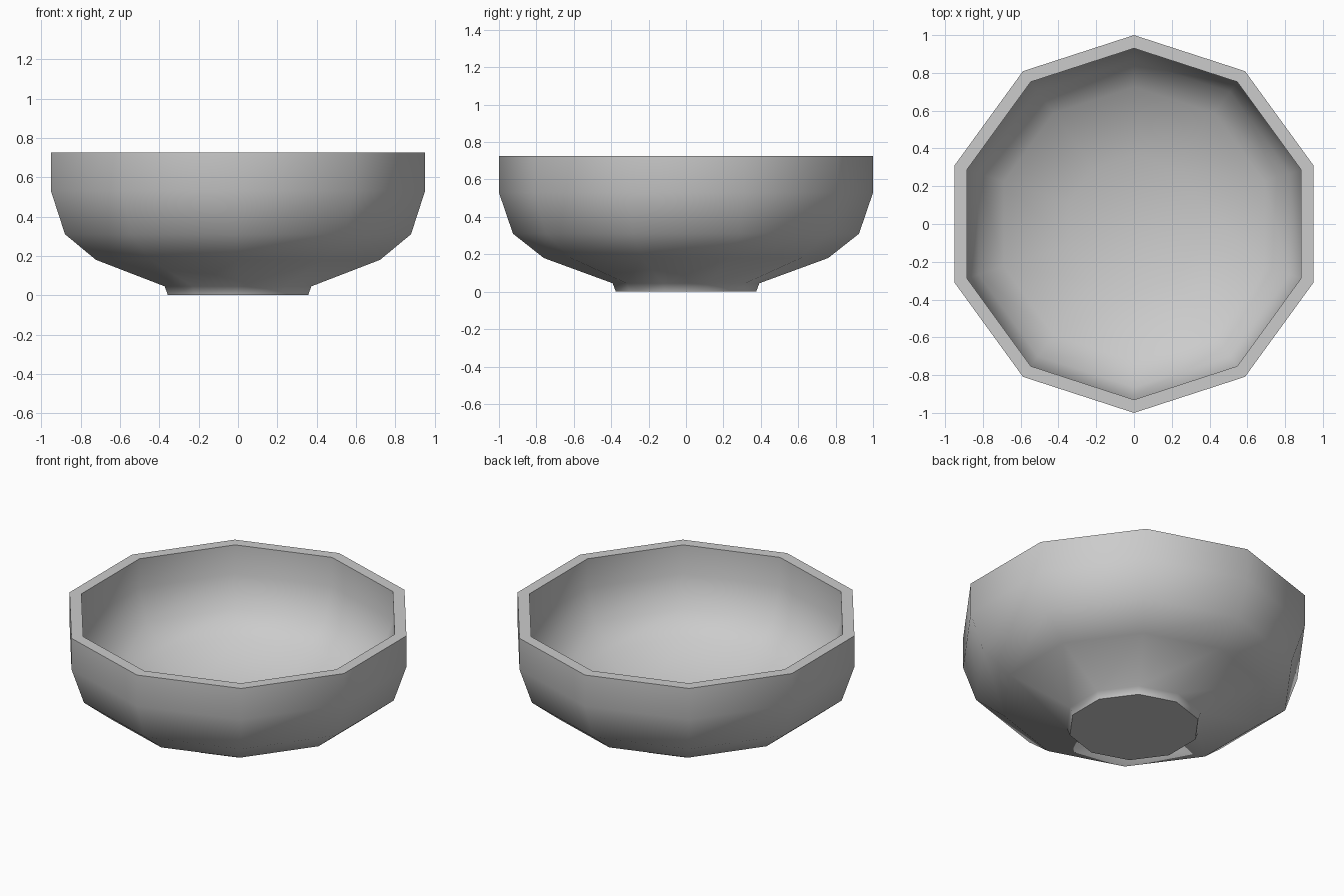
import bpy
import bmesh
import math

SIDES = 10

cube = bpy.data.objects.get("Cube")
if cube:
    bpy.data.objects.remove(cube, do_unlink=True)

# Plain grey ceramic
grey = bpy.data.materials.new("light_grey")
grey.use_nodes = True
colour = (0.6, 0.6, 0.6, 1)
grey.diffuse_color = colour
grey.node_tree.nodes["Principled BSDF"].inputs["Base Color"].default_value = colour

# Bowl wall as (radius, height): foot, outside, rim, inside, floor
profile = [
    (0.375, 0), (0.392, 0.045), (0.76, 0.18), (0.925, 0.31), (1, 0.53), (1, 0.725),
    (0.93, 0.725), (0.93, 0.545), (0.865, 0.355), (0.725, 0.243), (0.365, 0.112),
]

# Revolve the profile with one corner at the front and one at the back
bm = bmesh.new()
rings = []
for radius, z in profile:
    ring = []
    for i in range(SIDES):
        a = math.pi / 2 + math.tau * i / SIDES
        ring.append(bm.verts.new((radius * math.cos(a), radius * math.sin(a), z)))
    rings.append(ring)
for low, high in zip(rings, rings[1:]):
    for i in range(SIDES):
        j = (i + 1) % SIDES
        bm.faces.new((low[i], low[j], high[j], high[i]))

# Underside of the foot and inner floor
bm.faces.new(rings[0][::-1])
bm.faces.new(rings[-1])
bmesh.ops.recalc_face_normals(bm, faces=bm.faces)

mesh = bpy.data.meshes.new("bowl")
bm.to_mesh(mesh)
bm.free()
mesh.materials.append(grey)
bowl = bpy.data.objects.new("bowl", mesh)
bpy.context.collection.objects.link(bowl)

# Smooth sides with crisp rim and foot edges
bpy.ops.object.select_all(action="DESELECT")
bowl.select_set(True)
bpy.context.view_layer.objects.active = bowl
bpy.ops.object.shade_smooth_by_angle(angle=math.radians(60))
